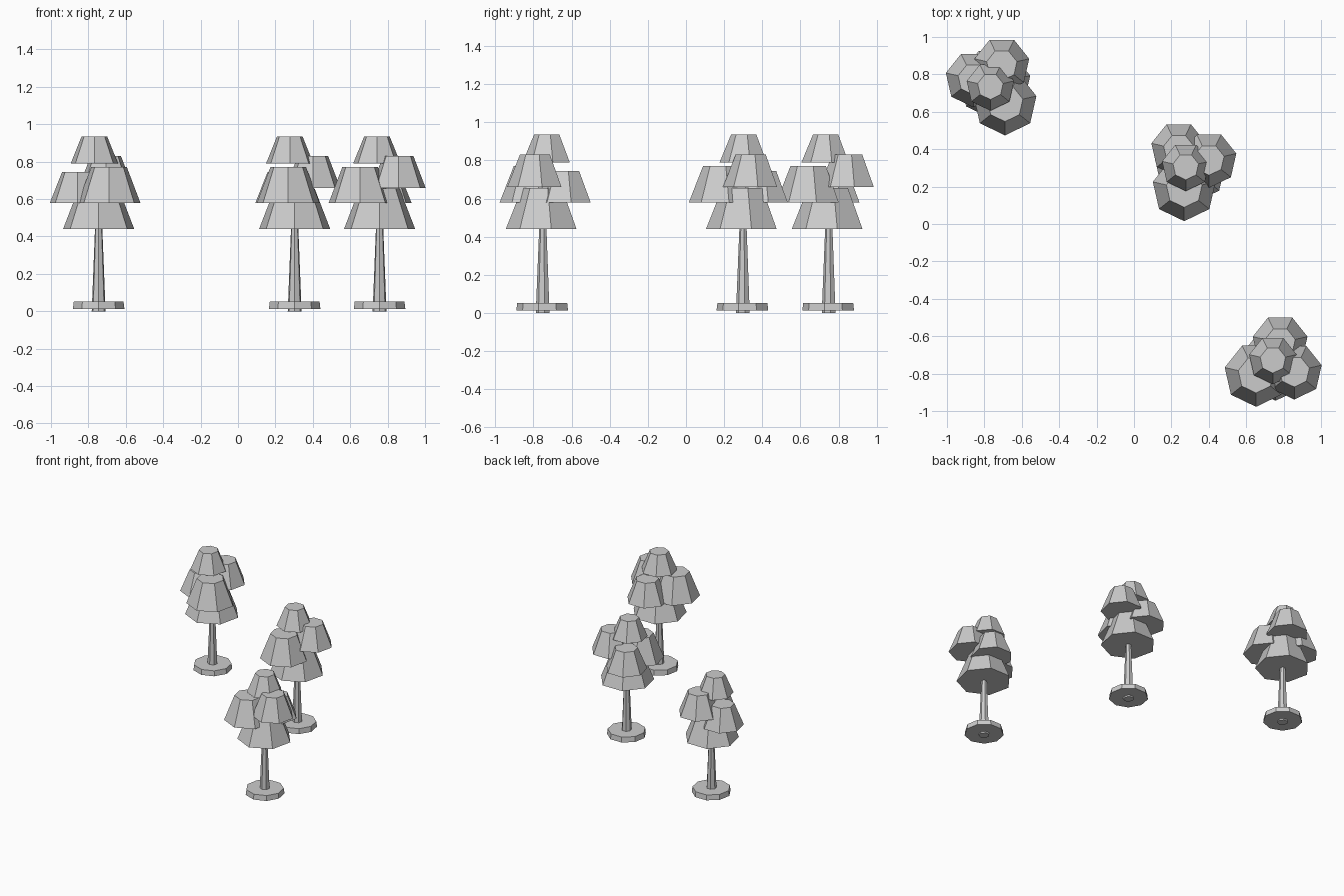
import bpy
import bmesh
from math import sin, cos, pi, radians

cube = bpy.data.objects.get("Cube")
if cube:
    bpy.data.objects.remove(cube, do_unlink=True)

GREY = (0.6, 0.6, 0.6, 1.0)
grey = bpy.data.materials.new("plain_grey")
grey.use_nodes = True
grey.diffuse_color = GREY
grey.node_tree.nodes["Principled BSDF"].inputs["Base Color"].default_value = GREY


def frustum(name, sides, r_bottom, r_top, z_bottom, z_top, x, y):
    """Closed flat-shaded tapered prism with one corner towards the front."""
    bm = bmesh.new()

    def ring(radius, z):
        angles = [2 * pi * i / sides - pi / 2 for i in range(sides)]
        return [bm.verts.new((radius * cos(a), radius * sin(a), z)) for a in angles]

    low, high = ring(r_bottom, 0), ring(r_top, z_top - z_bottom)
    bm.faces.new(low[::-1])
    bm.faces.new(high)
    for i in range(sides):
        j = (i + 1) % sides
        bm.faces.new((low[i], low[j], high[j], high[i]))
    mesh = bpy.data.meshes.new(name)
    bm.to_mesh(mesh)
    bm.free()
    mesh.materials.append(grey)
    obj = bpy.data.objects.new(name, mesh)
    obj.location = (x, y, z_bottom)
    bpy.context.collection.objects.link(obj)


# Foliage tiers: name, bottom radius, top radius, bottom z, top z, offset, direction
TIERS = [
    ("lower_foliage", 0.195, 0.11, 0.44, 0.655, 0, 0),
    ("large_side_foliage", 0.172, 0.098, 0.58, 0.77, 0.118, -62),
    ("small_side_foliage", 0.15, 0.083, 0.58, 0.745, 0.117, 168),
    ("high_side_foliage", 0.15, 0.083, 0.66, 0.83, 0.107, 69),
    ("top_foliage", 0.13, 0.07, 0.79, 0.935, 0.027, 212),
]

# Trees: name, position, turn of the foliage arrangement
TREES = [
    ("back_right", -0.745, 0.75, 0),
    ("middle", 0.303, 0.30, -45),
    ("front_left", 0.757, -0.75, -90),
]

for tree, x, y, turn in TREES:
    frustum(tree + "_base", 9, 0.14, 0.135, 0.012, 0.052, x, y)
    frustum(tree + "_trunk", 7, 0.038, 0.019, 0, 0.47, x, y)
    for part, r0, r1, z0, z1, offset, direction in TIERS:
        a = radians(direction + turn)
        frustum(f"{tree}_{part}", 7, r0, r1, z0, z1,
                x + offset * cos(a), y + offset * sin(a))
